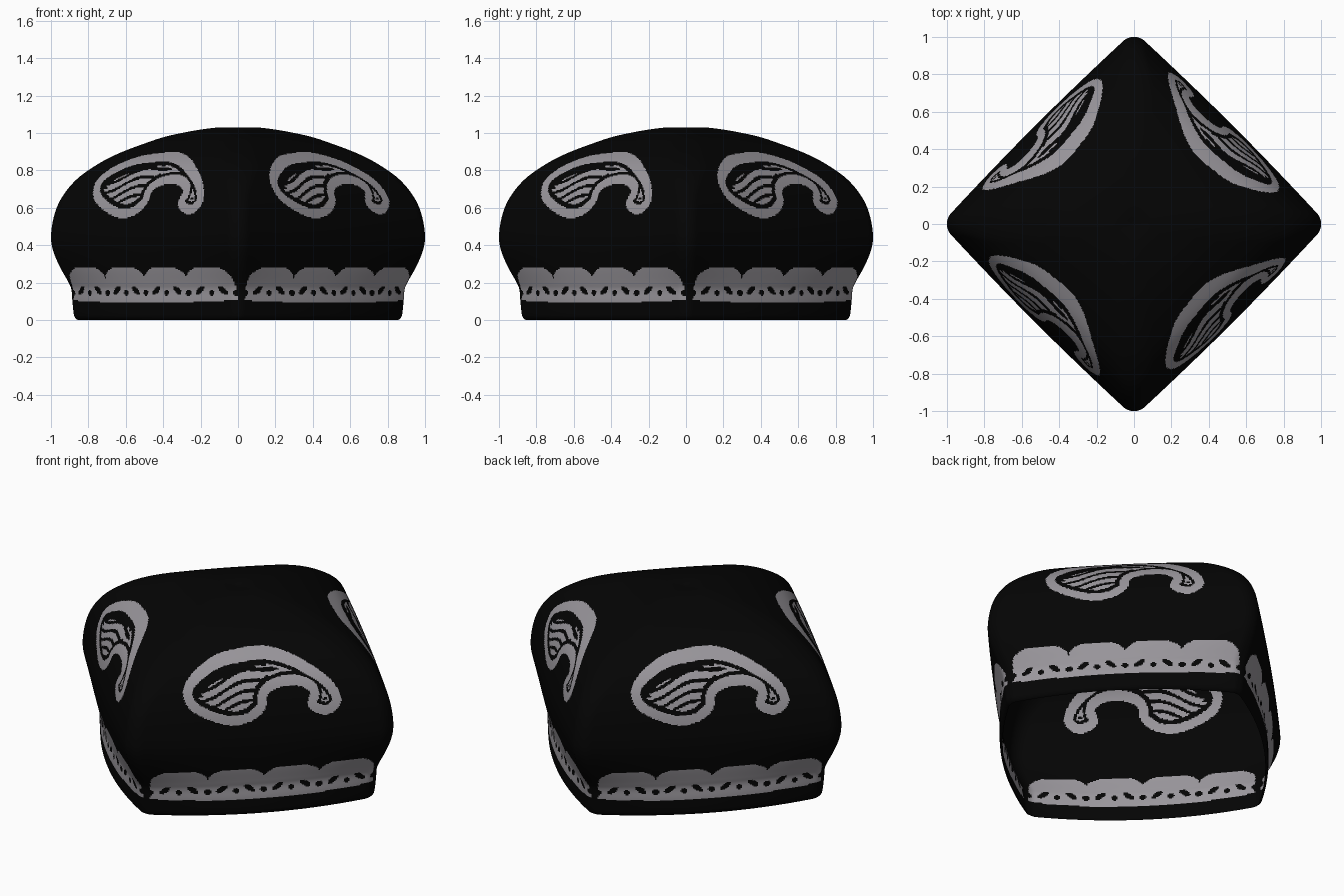
import bpy, math

if "Cube" in bpy.data.objects:
    bpy.data.objects.remove(bpy.data.objects["Cube"])


def flat_colour(name, rgb):
    m = bpy.data.materials.new(name)
    m.diffuse_color = (*rgb, 1)
    m.use_nodes = True
    m.node_tree.nodes["Principled BSDF"].inputs["Base Color"].default_value = m.diffuse_color
    return m


BLACK = flat_colour("black cloth", (0.0012, 0.0012, 0.0012))
GREY = flat_colour("silver embroidery", (0.32, 0.305, 0.33))


def catmull(p0, p1, p2, p3, t):
    return [0.5 * (2 * b + (c - a) * t + (2 * a - 5 * b + 4 * c - d) * t * t
                   + (3 * b - a - 3 * c + d) * t ** 3)
            for a, b, c, d in zip(p0, p1, p2, p3)]


# Cap profile: height, corner radius, half width of the flat sides, bulge of the sides
PROFILE = [(0, .855, .615, .085), (.02, .875, .63, .085), (.1, .885, .64, .075),
           (.16, .89, .645, .065), (.2, .905, .657, .06), (.28, .95, .688, .045),
           (.36, .985, .717, .025), (.44, 1, .73, .015), (.55, .985, .72, .01),
           (.65, .945, .693, .01), (.75, .865, .645, .012), (.83, .755, .575, .015),
           (.89, .64, .49, .018), (.94, .51, .4, .018), (.98, .39, .305, .015),
           (1.01, .25, .2, .01), (1.025, .15, .125, .005), (1.03, .08, .07, 0),
           (1.02, .002, .002, 0)]

rows = []
n = len(PROFILE)
for i in range(n - 1):
    p = [PROFILE[min(max(i + k, 0), n - 1)] for k in (-1, 0, 1, 2)]
    z = p[1][0]
    fine = .02 <= z < .28 or .44 <= z < .94
    length = math.hypot(p[2][0] - z, p[2][2] - p[1][2])
    steps = math.ceil(length / .007) if fine else 3
    rows += [catmull(*p, k / steps) for k in range(steps)]
rows.append(PROFILE[-1])

# Paisley outline on one side: across, height
OUTLINE = [(-.41, .745), (-.34, .82), (-.22, .875), (-.1, .892), (.03, .898), (.16, .868),
           (.27, .815), (.36, .75), (.41, .675), (.41, .61), (.345, .565), (.262, .59),
           (.24, .64), (.255, .685), (.22, .715), (.15, .728), (.08, .718), (.03, .69),
           (.015, .62), (-.06, .56), (-.165, .545), (-.29, .585), (-.39, .655)]
OUTLINE = [(x * 1.035 + .008, z) for x, z in OUTLINE]
m = len(OUTLINE)
PAISLEY = [catmull(*[OUTLINE[(i + k) % m] for k in (-1, 0, 1, 2)], t / 3)
           for i in range(m) for t in range(3)]


def paisley_depth(x, y):
    """Distance inside the paisley outline, or -1 outside."""
    inside, best = False, 9
    for i, (x1, y1) in enumerate(PAISLEY):
        x0, y0 = PAISLEY[i - 1]
        if (y0 > y) != (y1 > y) and x < x0 + (y - y0) * (x1 - x0) / (y1 - y0):
            inside = not inside
        dx, dy = x1 - x0, y1 - y0
        t = ((x - x0) * dx + (y - y0) * dy) / (dx * dx + dy * dy + 1e-12)
        t = min(max(t, 0), 1)
        best = min(best, math.hypot(x - x0 - t * dx, y - y0 - t * dy))
    return best if inside else -1


def in_ellipse(x, y, cx, cy, rx, ry, angle=0):
    c, s = math.cos(angle), math.sin(angle)
    a, b = (x - cx) * c + (y - cy) * s, (y - cy) * c - (x - cx) * s
    return (a / rx) ** 2 + (b / ry) ** 2 < 1


def is_silver(v, z):
    # scalloped lace band, four scallops to a side
    if .08 < z < .31 and -.595 < v < .625:
        w = .305
        c = (v + .595) % w - w / 2
        top = .22 + .07 * math.sqrt(max(0, 1 - (c / (w / 2)) ** 2))
        bottom = .092 + .014 * (v / .6) ** 2
        if not bottom < z < top:
            return False
        holes = (in_ellipse(c, z, 0, .145, .018, .014)
                 or in_ellipse(abs(c), z, .075, .158, .034, .015, -.6)
                 or in_ellipse(abs(c), z, .15, .145, .018, .014))
        return not holes
    # paisley: border, dark gap, stitched centre
    if .5 < z < .93 and abs(v) < .47:
        d = paisley_depth(v, z)
        if d < 0:
            return False
        if d < .05 or (v > .22 and z < .61):
            return True
        gap = .095 if v < -.1 and z > .7 else .075
        if d < gap:
            return v > .05 and d > .066
        stitch = math.sin(130 * (z - .2 * v) + 2.5 * math.sin(16 * v))
        return stitch > -.45
    return False


SIDE = 160


def side_points(R, a, bulge):
    """Across / outward positions along one side of a rounded, bulging square."""
    rc = min(max((a * math.sqrt(2) - R) / (math.sqrt(2) - 1), 1e-4), a)
    h = a - rc
    L = h + rc * math.pi / 4
    corner = h + rc * math.sqrt(.5)
    out = []
    for j in range(SIDE + 1):
        d = (2 * j / SIDE - 1) * L
        if abs(d) <= h:
            v, u = d, a
        else:
            ang = (abs(d) - h) / rc
            v, u = math.copysign(h + rc * math.sin(ang), d), h + rc * math.cos(ang)
        out.append((v, u + bulge * max(0, 1 - (v / corner) ** 2)))
    return out


verts, faces, mats, grid = [], [], [], []
for z, R, a, bulge in rows:
    pts = side_points(R, a, bulge)
    grid.append((z, pts))
    for k in range(4):
        f = math.radians(-45 + 90 * k)
        c, s = math.cos(f), math.sin(f)
        verts += [(u * c - v * s, u * s + v * c, z) for v, u in pts[:-1]]

N = SIDE * 4
for r in range(len(rows) - 1):
    (z0, p0), (z1, p1) = grid[r], grid[r + 1]
    silver = [int(is_silver((p0[j][0] + p0[j + 1][0] + p1[j][0] + p1[j + 1][0]) / 4,
                            (z0 + z1) / 2)) for j in range(SIDE)]
    for i in range(N):
        i2 = (i + 1) % N
        faces.append((r * N + i, r * N + i2, (r + 1) * N + i2, (r + 1) * N + i))
    mats += silver * 4
# close the crown
faces.append(tuple((len(rows) - 1) * N + i for i in range(N)))
mats.append(0)

# Open, single-layer four-cornered cap
mesh = bpy.data.meshes.new("embroidered_cap")
mesh.from_pydata(verts, [], faces)
mesh.materials.append(BLACK)
mesh.materials.append(GREY)
mesh.polygons.foreach_set("material_index", mats)
mesh.polygons.foreach_set("use_smooth", [True] * len(faces))
mesh.update()
cap = bpy.data.objects.new("embroidered_cap", mesh)
bpy.context.collection.objects.link(cap)
